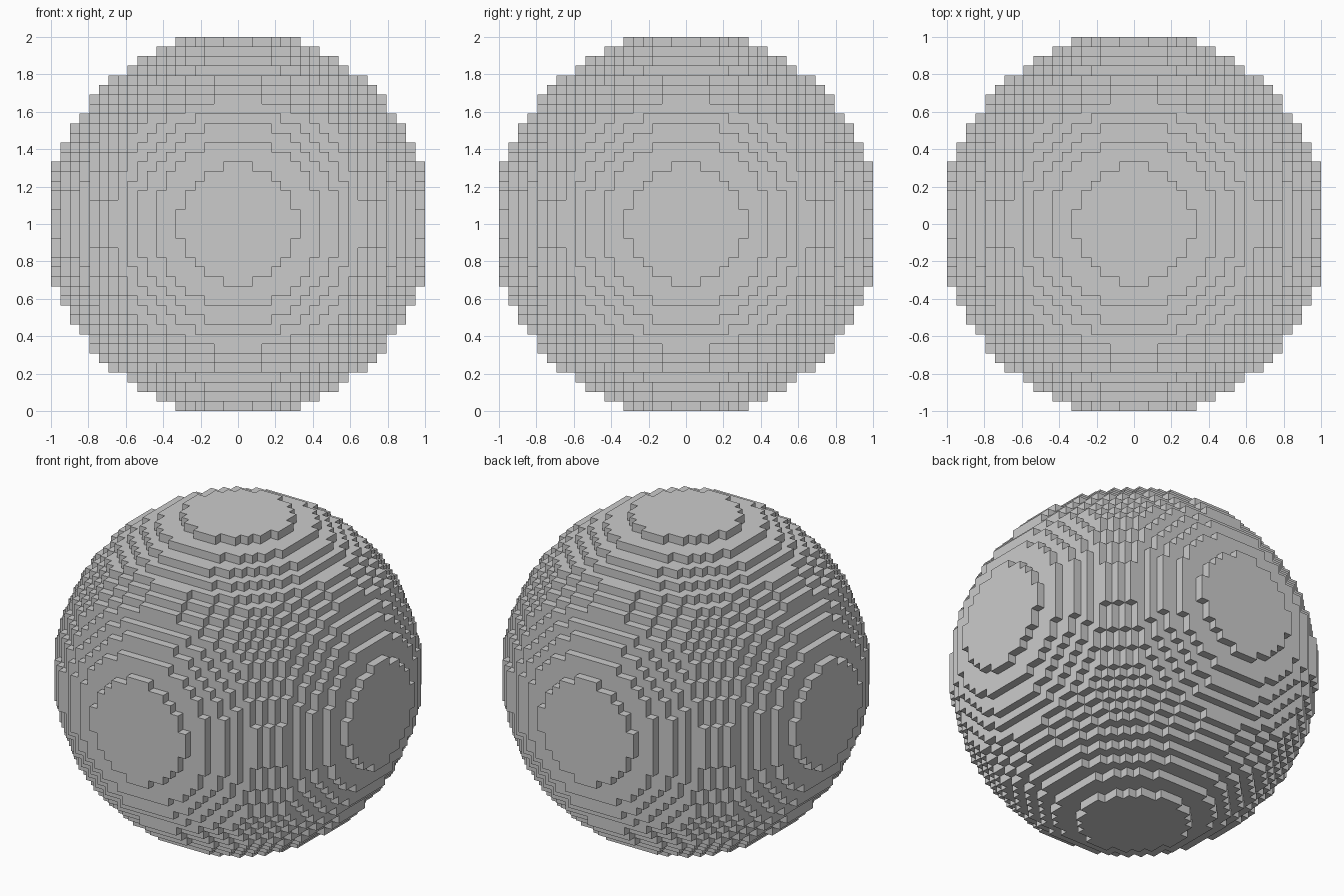
import bpy
import bmesh
from mathutils import Vector

cube = bpy.data.objects.get("Cube")
if cube:
    bpy.data.objects.remove(cube, do_unlink=True)

RADIUS = 20              # in blocks; a block is solid when its centre lies inside
REACH = RADIUS - 1
SIZE = 2 / (2 * REACH + 1)


def solid(block):
    return sum(c * c for c in block) < RADIUS * RADIUS


# Single stone colour
grey = bpy.data.materials.new("plain grey")
grey.use_nodes = True
colour = (0.6, 0.6, 0.6, 1)
grey.diffuse_color = colour
grey.node_tree.nodes["Principled BSDF"].inputs["Base Color"].default_value = colour

# Outer skin of the block ball: one square wherever a solid block meets air
bm = bmesh.new()
corners = {}


def corner(point):
    key = tuple(round(2 * c) for c in point)
    if key not in corners:
        corners[key] = bm.verts.new(Vector(point) * SIZE + Vector((0, 0, 1)))
    return corners[key]


span = range(-REACH, REACH + 1)
for block in ((x, y, z) for x in span for y in span for z in span):
    if not solid(block):
        continue
    for axis in range(3):
        for sign in (-1, 1):
            normal, u, v = Vector(), Vector(), Vector()
            normal[axis] = sign
            if solid(Vector(block) + normal):
                continue
            u[(axis + 1) % 3] = 0.5
            v[(axis + 2) % 3] = 0.5 * sign
            middle = Vector(block) + normal / 2
            bm.faces.new([corner(middle + offset)
                          for offset in (-u - v, u - v, u + v, -u + v)])

mesh = bpy.data.meshes.new("block_sphere")
bm.to_mesh(mesh)
bm.free()
mesh.materials.append(grey)
ball = bpy.data.objects.new("block_sphere", mesh)
bpy.context.collection.objects.link(ball)
